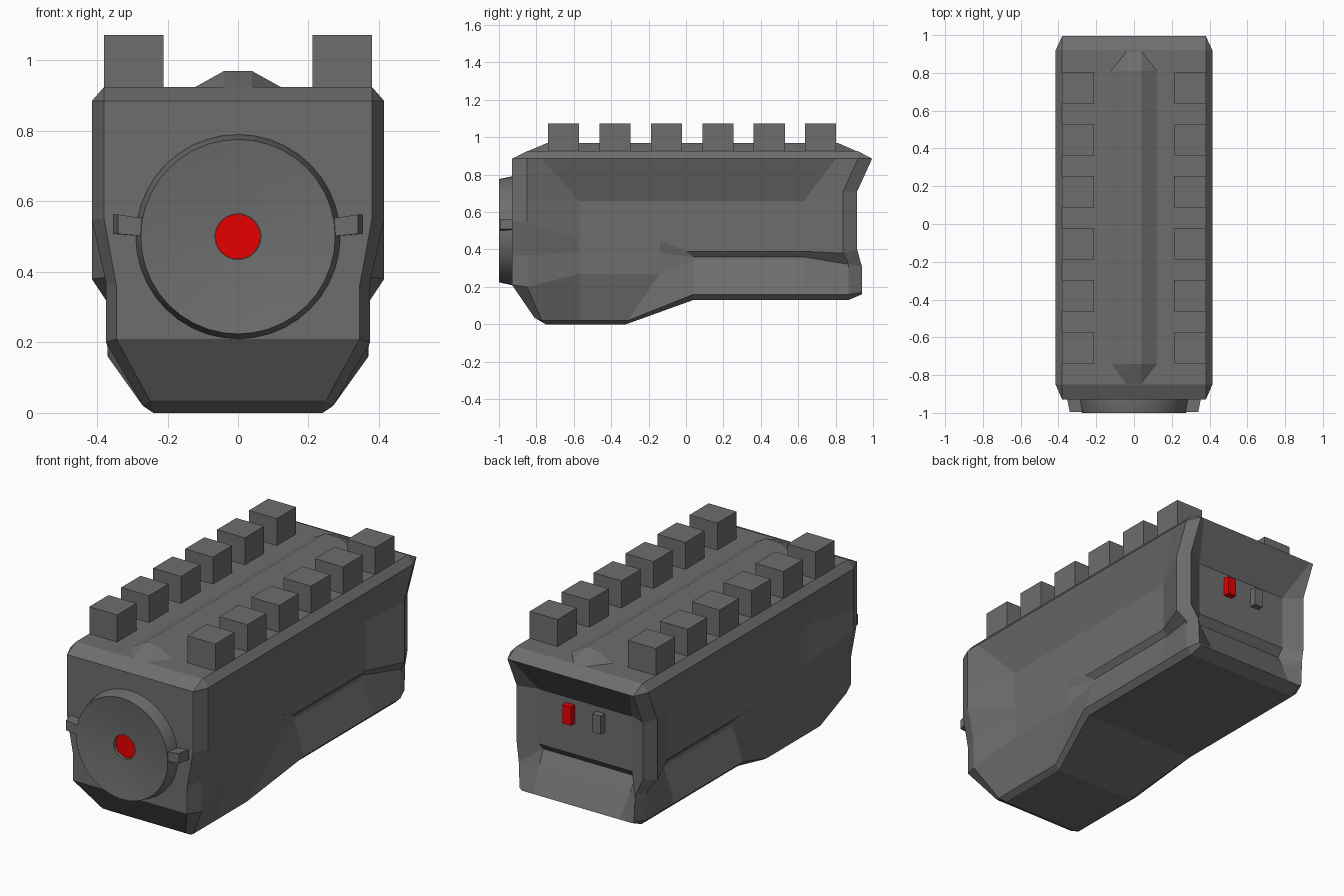
import bpy, bmesh, math

if "Cube" in bpy.data.objects:
    bpy.data.objects.remove(bpy.data.objects["Cube"])


def material(name, rgb):
    m = bpy.data.materials.new(name)
    m.diffuse_color = (*rgb, 1)
    m.use_nodes = True
    m.node_tree.nodes["Principled BSDF"].inputs["Base Color"].default_value = m.diffuse_color
    return m


GREY = material("dark_grey", (0.155, 0.155, 0.155))
RED = material("signal_red", (0.8, 0.0, 0.0))


def build(name, verts, faces, mat, smooth=False):
    bm = bmesh.new()
    vs = [bm.verts.new(v) for v in verts]
    for f in faces:
        bm.faces.new([vs[i] for i in f])
    bmesh.ops.remove_doubles(bm, verts=bm.verts, dist=0.0005)
    bmesh.ops.dissolve_degenerate(bm, edges=bm.edges, dist=0.0005)
    bmesh.ops.recalc_face_normals(bm, faces=bm.faces)
    me = bpy.data.meshes.new(name)
    bm.to_mesh(me)
    bm.free()
    me.materials.append(mat)
    ob = bpy.data.objects.new(name, me)
    bpy.context.collection.objects.link(ob)
    if smooth:
        bpy.context.view_layer.objects.active = ob
        ob.select_set(True)
        bpy.ops.object.shade_smooth_by_angle(angle=math.radians(30))
        ob.select_set(False)
    return ob


BOX_FACES = [(0, 1, 2, 3), (4, 5, 6, 7), (0, 1, 5, 4),
             (1, 2, 6, 5), (2, 3, 7, 6), (3, 0, 4, 7)]


def box(name, x0, x1, y0, y1, z0, z1, mat):
    verts = [(x, y, z) for z in (z0, z1)
             for x, y in ((x0, y0), (x1, y0), (x1, y1), (x0, y1))]
    return build(name, verts, BOX_FACES, mat)


def section(y, xz, shifts=None):
    """Half section, top to bottom, at depth y; shifts overrides y by level."""
    shifts = shifts or {}
    return [(x, shifts.get(i, y), z) for i, (x, z) in enumerate(xz)]


# Housing: half sections from the front rim back to the rear recess
upper = [(.38, .925), (.415, .885)]
waist = [(.33, .66), (.33, .45), (.33, .38), (.33, .27)]
belly = [(.27, .02), (.24, 0)]
foot = [(.37, .16), (.34, .13)]
ledge = [(.33, .66), (.33, .39), (.305, .36), (.309, .34)]
sections = [
    section(-.93, [(.38, .885), (.38, .885), (.38, .66), (.38, .55), (.345, .36),
                   (.345, .21), (.25, .035), (.24, .03)], {6: -.81, 7: -.80}),
    section(-.85, upper + [(.415, .66), (.415, .55), (.375, .37), (.375, .20)] + belly,
            {6: -.77, 7: -.75}),
    section(-.57, upper + waist + belly, {0: -.77, 1: -.77}),
    section(-.14, upper + waist + belly, {6: -.31, 7: -.32}),
    section(.04, upper + ledge + foot, {3: 0}),
    section(.63, upper + ledge + foot, {0: .8, 1: .8}),
    section(.87, upper + [(.415, .71), (.415, .38), (.375, .32), (.375, .30)] + foot,
            {0: .92, 1: .92, 2: .84, 3: .84}),
    section(.94, [(.38, .885), (.38, .885), (.38, .71), (.38, .40), (.35, .31),
                  (.35, .29), (.345, .17), (.33, .16)],
            {0: .995, 1: .995, 2: .915, 3: .915}),
    section(.865, [(.36, .885), (.36, .885), (.28, .70), (.28, .40), (.28, .36),
                   (.275, .29), (.26, .17), (.26, .16)],
            {0: .995, 1: .995, 4: .83, 5: .87, 6: .935, 7: .94}),
]
verts, faces = [], []
for sec in sections:
    verts += sec + [(-x, y, z) for x, y, z in reversed(sec)]
for s in range(len(sections) - 1):
    a, b = 16 * s, 16 * (s + 1)
    for i in range(16):
        j = (i + 1) % 16
        faces.append((a + i, a + j, b + j, b + i))
for a in (0, 16 * (len(sections) - 1)):
    for i in range(7):
        faces.append((a + i, a + i + 1, a + 14 - i, a + 15 - i))
build("housing", verts, faces, GREY)

# Raised spine along the top, with ramped ends
base = [(-.13, -.74), (-.04, -.86), (.04, -.86), (.13, -.74),
        (.13, .81), (.04, .925), (-.04, .925), (-.13, .81)]
verts = [(x, y, .92) for x, y in base]
verts += [(math.copysign(.04, x), -.74 if y < 0 else .81, .97) for x, y in base]
faces = [(i, (i + 1) % 8, 8 + (i + 1) % 8, 8 + i) for i in range(8)]
build("top_spine", verts, faces + [tuple(range(8)), (8, 11, 12, 15)], GREY)

# Two rows of rail teeth
for i in range(6):
    y = -.655 + .275 * i
    for side, name in ((-1, "left"), (1, "right")):
        x0, x1 = sorted((side * .212, side * .38))
        box(f"rail_tooth_{name}_{i + 1}", x0, x1, y - .083, y + .083, .92, 1.072, GREY)


# Dished lens bezel and emitter, turned about the front axis
def turned(name, profile, mat, n=40, cz=.5):
    verts, faces = [], []
    for r, y in profile:
        verts += [(r * math.sin(2 * math.pi * k / n), y,
                   cz + r * math.cos(2 * math.pi * k / n)) for k in range(n)]
    for p in range(len(profile) - 1):
        for k in range(n):
            j = (k + 1) % n
            faces.append((p * n + k, p * n + j, (p + 1) * n + j, (p + 1) * n + k))
    faces.append(tuple(range((len(profile) - 1) * n, len(profile) * n)))
    return build(name, verts, faces, mat, True)


turned("lens_bezel", [(.29, -.92), (.29, -.935), (.276, -1.0), (.175, -.985),
                      (.065, -.978), (.065, -.955)], GREY)
turned("laser_emitter", [(.064, -.955), (.064, -.961)], RED)

# Grip tabs on both sides of the bezel
for s, name in ((-1, "left"), (1, "right")):
    back = [(.26, .50), (.355, .508), (.355, .563), (.26, .55)]
    front = [(.255, .50), (.34, .508), (.34, .563), (.255, .55)]
    verts = [(s * x, -.92, z) for x, z in back] + [(s * x, -.995, z) for x, z in front]
    build(f"bezel_tab_{name}", verts, BOX_FACES, GREY)

# Two small push buttons in the rear recess
for x, name, mat in ((.09, "red_button", RED), (-.09, "grey_button", GREY)):
    box(name, x - .026, x + .026, .855, .9, .57, .67, mat)
